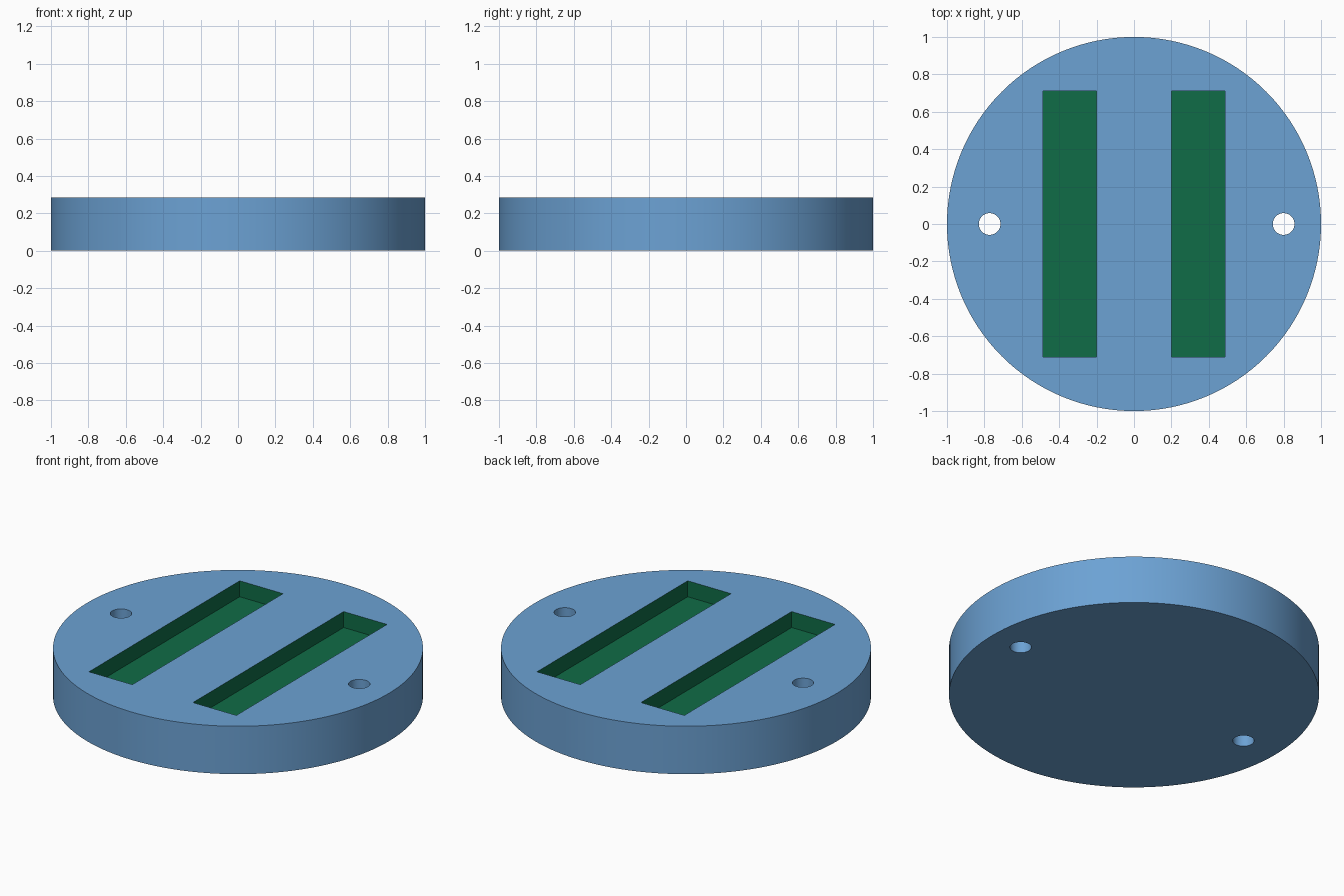
import bpy, math

if "Cube" in bpy.data.objects:
    bpy.data.objects.remove(bpy.data.objects["Cube"])

HEIGHT = 2 / 7
SLOT_FLOOR = HEIGHT - 0.095


def srgb(*rgb):
    lin = [(c / 255 / 12.92) if c < 10 else ((c / 255 + 0.055) / 1.055) ** 2.4 for c in rgb]
    return (*lin, 1.0)


def material(name, colour):
    m = bpy.data.materials.new(name)
    m.diffuse_color = colour
    m.use_nodes = True
    m.node_tree.nodes["Principled BSDF"].inputs["Base Color"].default_value = m.diffuse_color
    return m


def cut(target, cutter):
    mod = target.modifiers.new("cut", 'BOOLEAN')
    mod.operation, mod.solver, mod.object = 'DIFFERENCE', 'EXACT', cutter
    bpy.ops.object.select_all(action='DESELECT')
    bpy.context.view_layer.objects.active = target
    target.select_set(True)
    bpy.ops.object.modifier_apply(modifier=mod.name)
    bpy.data.objects.remove(cutter)


# Round base disc
bpy.ops.mesh.primitive_cylinder_add(vertices=128, radius=1, depth=HEIGHT,
                                    location=(0, 0, HEIGHT / 2))
disc = bpy.context.object
disc.name = "slotted_disc"
bpy.ops.object.transform_apply(location=True, rotation=True, scale=True)

# Two long rectangular pockets
for side in (-1, 1):
    bpy.ops.mesh.primitive_cube_add(size=1, location=(side * 0.343, 0, SLOT_FLOOR + 0.25))
    pocket = bpy.context.object
    pocket.scale = (0.286, 1.42, 0.5)
    bpy.ops.object.transform_apply(location=True, rotation=True, scale=True)
    cut(disc, pocket)

# Two through holes, slightly off symmetry
for x in (-0.772, 0.8):
    bpy.ops.mesh.primitive_cylinder_add(vertices=48, radius=0.058, depth=1,
                                        location=(x, 0, HEIGHT / 2))
    cut(disc, bpy.context.object)

# Blue body, green pocket walls and floors
disc.data.materials.clear()
disc.data.materials.append(material("blue", srgb(108, 162, 212)))
disc.data.materials.append(material("green", srgb(16, 108, 71)))
for face in disc.data.polygons:
    c = face.center
    in_pocket = 0.19 < abs(c.x) < 0.5 and abs(c.y) < 0.72 and 0.05 < c.z < HEIGHT - 0.01
    face.material_index = int(in_pocket)

bpy.ops.object.shade_smooth_by_angle(angle=math.radians(30))
